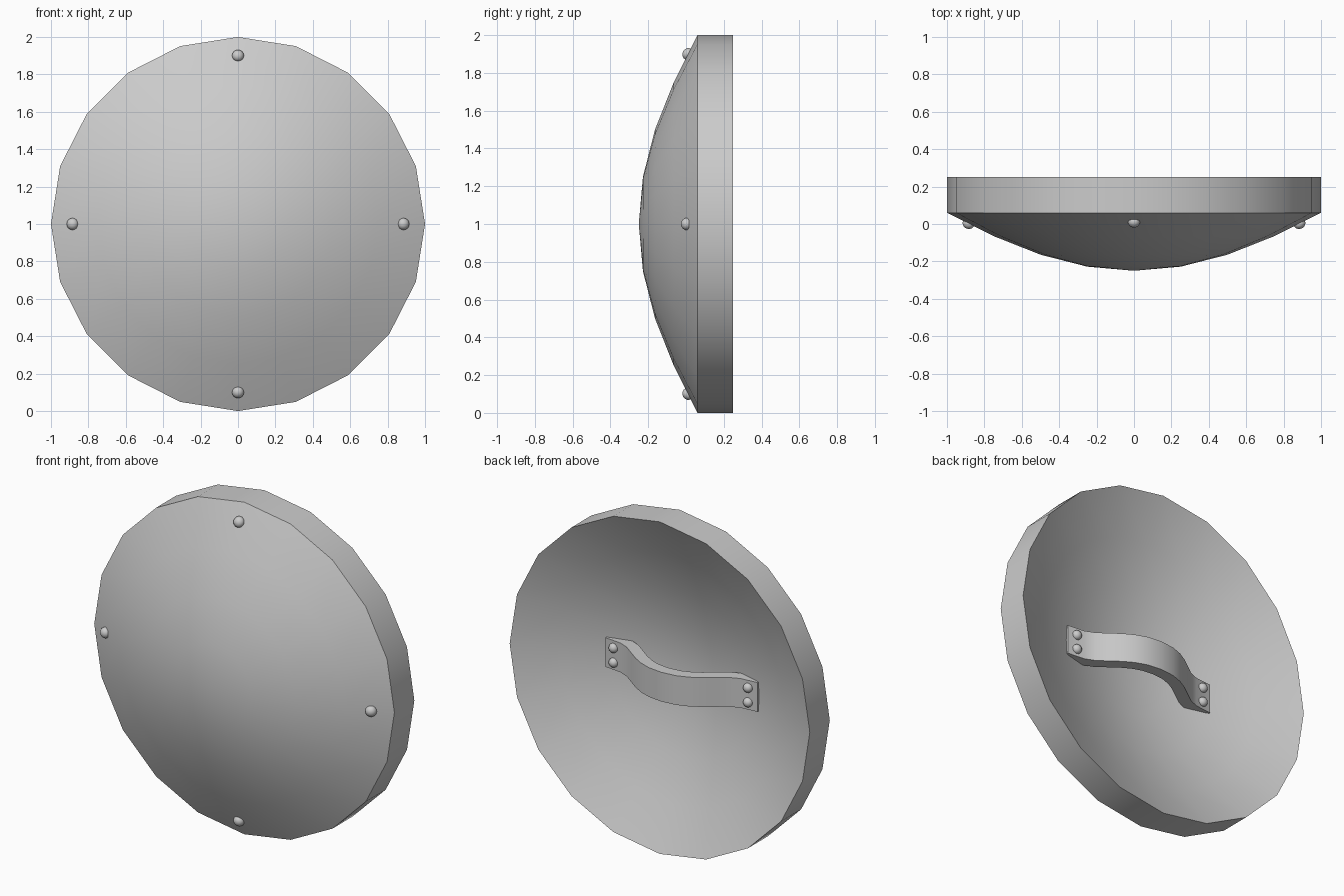
import bpy, bmesh, math
from mathutils import Vector

if "Cube" in bpy.data.objects:
    bpy.data.objects.remove(bpy.data.objects["Cube"])


def finish(bm, name, angle=30):
    bmesh.ops.recalc_face_normals(bm, faces=bm.faces)
    mesh = bpy.data.meshes.new(name)
    bm.to_mesh(mesh)
    bm.free()
    obj = bpy.data.objects.new(name, mesh)
    bpy.context.collection.objects.link(obj)
    bpy.ops.object.select_all(action='DESELECT')
    obj.select_set(True)
    bpy.context.view_layer.objects.active = obj
    bpy.ops.object.shade_smooth_by_angle(angle=math.radians(angle))
    return obj


# Shield body: domed shell lathed in 20 steps around the y axis
SIDES, DEPTH = 20, 0.19
dome = [(0, -0.25), (0.25, -0.228), (0.5, -0.164), (0.75, -0.065), (1, 0.06)]
profile = dome + [(r, y + DEPTH) for r, y in reversed(dome)]
bm = bmesh.new()
rings = []
for r, y in profile:
    n = SIDES if r else 1
    rings.append([bm.verts.new((r * math.cos(math.tau * i / SIDES), y,
                                1 + r * math.sin(math.tau * i / SIDES))) for i in range(n)])
for a, b in zip(rings, rings[1:]):
    for i in range(SIDES):
        j = i + 1
        quad = [a[i % len(a)], a[j % len(a)], b[j % len(b)], b[i % len(b)]]
        bm.faces.new(list(dict.fromkeys(quad)))
finish(bm, "shield_body")

# Grip: bent strap across the hollow back, swept from a mirrored path
half = [(0.507, 0.043), (0.40, 0.053), (0.34, 0.078), (0.28, 0.122),
        (0.22, 0.166), (0.16, 0.2), (0.09, 0.225)]
path = half + [(0, 0.235)] + [(-x, y) for x, y in reversed(half)]
THICK, HALF_W = 0.07, 0.088
bm = bmesh.new()
sections = []
for i, (x, y) in enumerate(path):
    a, b = path[max(i - 1, 0)], path[min(i + 1, len(path) - 1)]
    t = Vector((b[0] - a[0], b[1] - a[1])).normalized()
    if i in (0, len(path) - 1):
        t = Vector((-1, 0))
    inner = (x - t.y * THICK, y + t.x * THICK)
    sections.append([bm.verts.new((p[0], p[1], 1 + s * HALF_W))
                     for p, s in (((x, y), 1), ((x, y), -1), (inner, -1), (inner, 1))])
for a, b in zip(sections, sections[1:]):
    for i in range(4):
        j = (i + 1) % 4
        bm.faces.new((a[i], a[j], b[j], b[i]))
bm.faces.new(sections[0])
bm.faces.new(sections[-1])
finish(bm, "grip_strap", 40)


# Rivets: slightly flattened balls seated along the surface normal
def rivet(name, loc, normal, radius):
    bm = bmesh.new()
    bmesh.ops.create_uvsphere(bm, u_segments=16, v_segments=10, radius=radius)
    bmesh.ops.scale(bm, vec=(1, 1, 0.9), verts=bm.verts)
    obj = finish(bm, name)
    obj.location = loc
    obj.rotation_euler = Vector(normal).to_track_quat('Z', 'Y').to_euler()


for i, r in enumerate((0.885, 0.9, 0.885, 0.9)):
    c, s = round(math.cos(i * math.pi / 2)), round(math.sin(i * math.pi / 2))
    y = 0.06 - (1 - r) * 0.5
    rivet(f"front_rivet_{i + 1}", (r * c, y, 1 + r * s), (0.45 * c, -0.89, 0.45 * s), 0.032)

for sx in (-1, 1):
    for sz in (-1, 1):
        side = "left" if sx < 0 else "right"
        level = "lower" if sz < 0 else "upper"
        rivet(f"grip_rivet_{side}_{level}", (sx * 0.448, 0.05, 1 + sz * 0.044), (0, 1, 0), 0.028)
